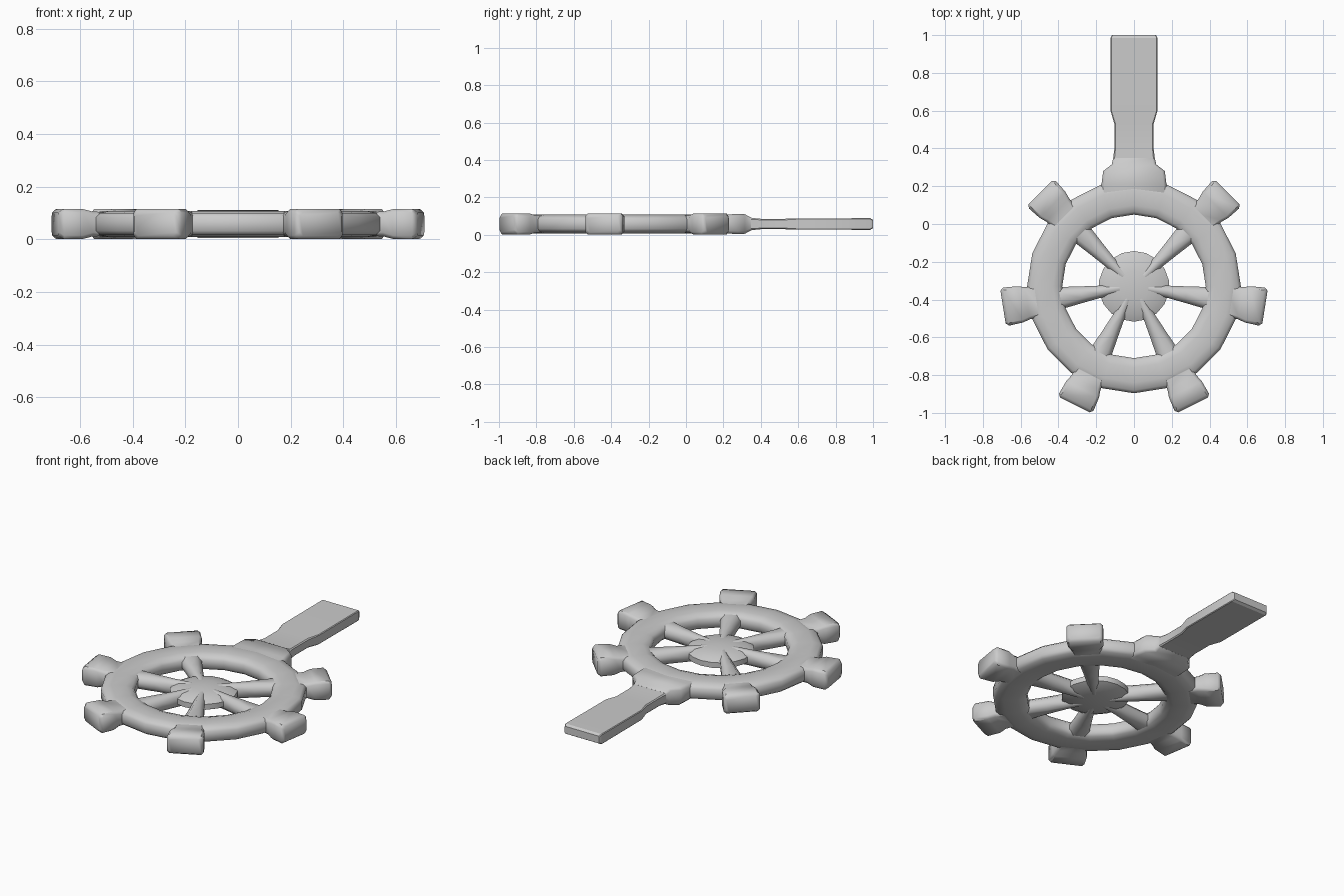
import bpy, bmesh, math
from mathutils import Matrix, Vector

if "Cube" in bpy.data.objects:
    bpy.data.objects.remove(bpy.data.objects["Cube"])

CY, CZ = -0.33, 0.058      # wheel centre


def finish(name, bm, matrix, angle=40):
    bmesh.ops.recalc_face_normals(bm, faces=bm.faces)
    bm.transform(matrix)
    me = bpy.data.meshes.new(name)
    bm.to_mesh(me)
    bm.free()
    ob = bpy.data.objects.new(name, me)
    bpy.context.collection.objects.link(ob)
    bpy.ops.object.select_all(action='DESELECT')
    ob.select_set(True)
    bpy.context.view_layer.objects.active = ob
    bpy.ops.object.shade_smooth_by_angle(angle=math.radians(angle))
    return ob


def loft(name, sections, matrix, angle=40):
    """Loft chamfered rectangles along +x: (x, half width, half height, chamfer)."""
    bm = bmesh.new()
    rings = []
    for x, w, h, c in sections:
        pts = [(w, h - c), (w - c, h), (c - w, h), (-w, h - c),
               (-w, c - h), (c - w, -h), (w - c, -h), (w, c - h)]
        rings.append([bm.verts.new((x, a, b)) for a, b in pts])
    for a, b in zip(rings, rings[1:]):
        for i in range(8):
            j = (i + 1) % 8
            bm.faces.new((a[i], a[j], b[j], b[i]))
    bm.faces.new(rings[0])
    bm.faces.new(rings[-1])
    return finish(name, bm, matrix, angle)


def lathe(name, profile, steps, closed):
    """Spin an (r, z) profile around the wheel axis."""
    bm = bmesh.new()
    vs = [bm.verts.new((0, r, z)) for r, z in profile]
    n = len(vs)
    edges = [bm.edges.new((vs[i], vs[(i + 1) % n])) for i in range(n if closed else n - 1)]
    bmesh.ops.spin(bm, geom=vs + edges, cent=(0, 0, 0), axis=(0, 0, 1),
                   angle=math.tau, steps=steps, use_duplicate=False)
    bmesh.ops.remove_doubles(bm, verts=bm.verts, dist=0.0005)
    return finish(name, bm, Matrix.Translation((0, CY, CZ)), 50)


def radial(deg):
    return Matrix.Translation((0, CY, CZ)) @ Matrix.Rotation(math.radians(deg), 4, 'Z')


# Rounded rim
lathe("rim", [(0.38, 0.022), (0.395, 0.039), (0.43, 0.05), (0.51, 0.05), (0.55, 0.041), (0.566, 0.026),
              (0.566, -0.026), (0.55, -0.041), (0.51, -0.05), (0.43, -0.05), (0.395, -0.039), (0.38, -0.022)],
      20, True)

# Domed hub
lathe("hub", [(0, 0.05), (0.08, 0.044), (0.15, 0.034), (0.187, 0.016),
              (0.187, -0.016), (0.15, -0.034), (0.08, -0.044), (0, -0.05)], 18, False)

# Six spokes and lugs, mirrored left and right
for base in (45, -9, -63.5):
    for deg in (base, 180 - base):
        loft("spoke", [(0.0, 0.015, 0.045, 0.008), (0.18, 0.032, 0.043, 0.02),
                       (0.28, 0.044, 0.043, 0.025), (0.42, 0.062, 0.04, 0.025)], radial(deg), 60)
        loft("lug", [(0.49, 0.08, 0.045, 0.015), (0.57, 0.086, 0.047, 0.015),
                     (0.61, 0.097, 0.057, 0.014), (0.685, 0.102, 0.057, 0.014),
                     (0.702, 0.088, 0.045, 0.014)], radial(deg), 45)

# Handle: collar at the rim, then the neck and flat grip
loft("collar", [(0.47, 0.175, 0.046, 0.015), (0.54, 0.172, 0.05, 0.015), (0.61, 0.163, 0.054, 0.015),
                (0.645, 0.118, 0.052, 0.015), (0.68, 0.11, 0.033, 0.01)], radial(90), 50)
loft("grip", [(0.6, 0.12, 0.04, 0.01), (0.73, 0.104, 0.028, 0.006), (0.86, 0.104, 0.028, 0.006),
              (0.93, 0.124, 0.03, 0.004), (1.315, 0.124, 0.031, 0.004),
              (1.33, 0.116, 0.022, 0.004)], radial(90), 30)
